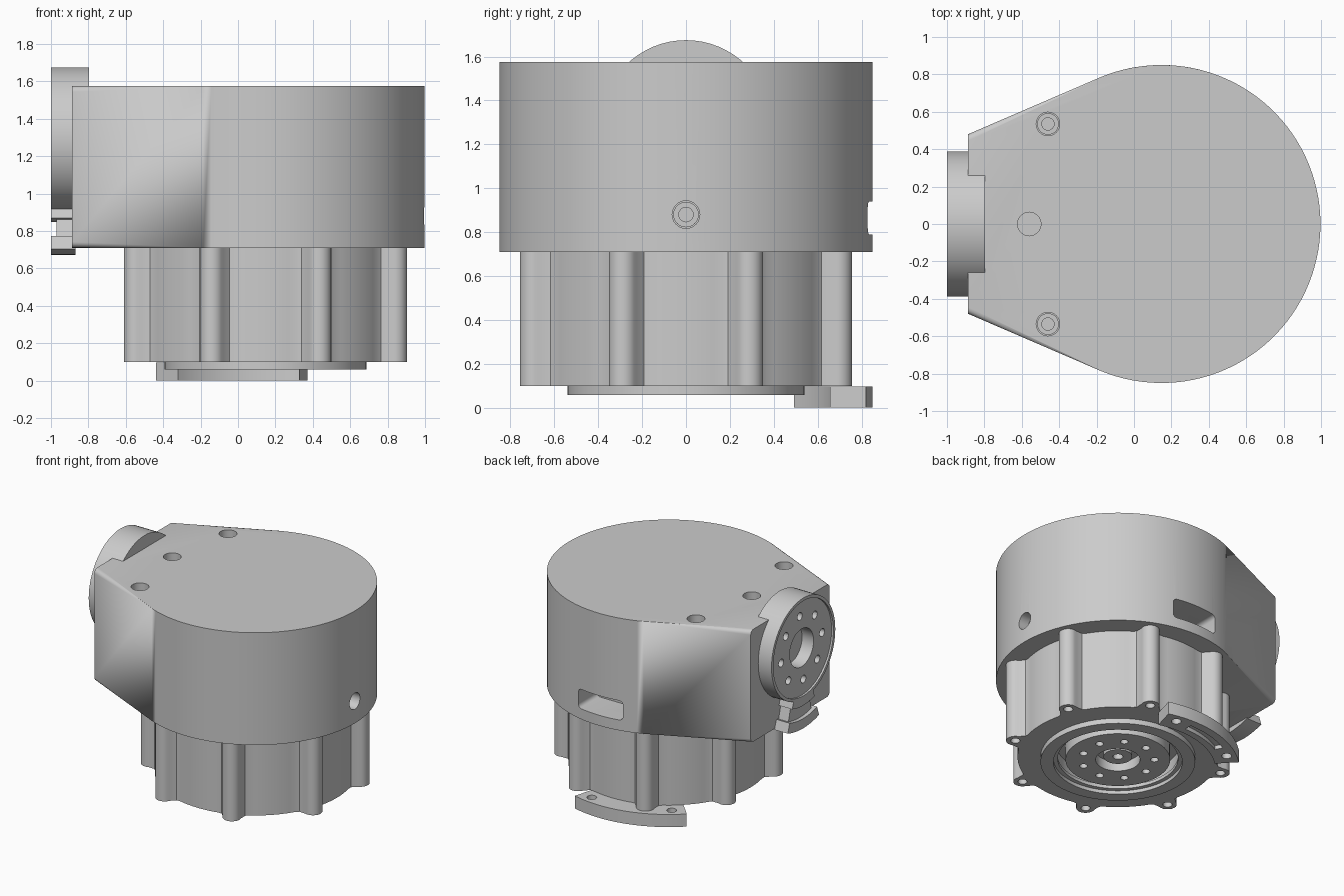
import bpy, bmesh, math
from math import radians, cos, sin
from mathutils import Matrix, Vector

if "Cube" in bpy.data.objects:
    bpy.data.objects.remove(bpy.data.objects["Cube"])

CX = 0.147                                   # main vertical axis
AXIS = Matrix.Translation((CX, 0, 0))
# output axis: local z points to -x, local x points up
SIDE = Matrix.Translation((0, 0, 1.287)) @ Matrix.Rotation(radians(-90), 4, 'Y')


def at(x, y, z=0):
    return Matrix.Translation((x, y, z))


def polar(r, deg):
    return (r * cos(radians(deg)), r * sin(radians(deg)))


def arc(r, a0, a1, n, c=(0, 0)):
    pts = [polar(r, a0 + (a1 - a0) * i / n) for i in range(n + 1)]
    return [(c[0] + x, c[1] + y) for x, y in pts]


def prism(bm, pts, z0, z1, m=Matrix()):
    lo = [bm.verts.new(m @ Vector((x, y, z0))) for x, y in pts]
    hi = [bm.verts.new(m @ Vector((x, y, z1))) for x, y in pts]
    bm.faces.new(lo[::-1])
    bm.faces.new(hi)
    n = len(pts)
    for i in range(n):
        j = (i + 1) % n
        bm.faces.new((lo[i], lo[j], hi[j], hi[i]))


def lathe(bm, profile, m=Matrix(), seg=64, closed=False):
    rings = []
    for r, z in profile:
        count = 1 if r == 0 else seg
        rings.append([bm.verts.new(m @ Vector((*polar(r, 360 * k / seg), z))) for k in range(count)])
    pairs = list(zip(rings, rings[1:])) + ([(rings[-1], rings[0])] if closed else [])
    for a, b in pairs:
        for k in range(seg):
            q = (k + 1) % seg
            face = []
            for v in (a[k % len(a)], a[q % len(a)], b[q % len(b)], b[k % len(b)]):
                if v not in face:
                    face.append(v)
            bm.faces.new(face)


def rod(bm, r, z0, z1, m=Matrix(), seg=24):
    lathe(bm, [(0, z0), (r, z0), (r, z1), (0, z1)], m, seg)


def make(name, bm):
    bmesh.ops.recalc_face_normals(bm, faces=bm.faces)
    me = bpy.data.meshes.new(name)
    bm.to_mesh(me)
    bm.free()
    ob = bpy.data.objects.new(name, me)
    bpy.context.collection.objects.link(ob)
    me.shade_smooth()
    me.set_sharp_from_angle(angle=radians(32))
    return ob


def cut(ob, bm):
    cutter = make("cutter", bm)
    cutter.hide_render = True
    mod = ob.modifiers.new("cut", 'BOOLEAN')
    mod.operation, mod.solver, mod.object = 'DIFFERENCE', 'EXACT', cutter
    bpy.context.view_layer.objects.active = ob
    bpy.ops.object.modifier_apply(modifier=mod.name)
    bpy.data.objects.remove(cutter)
    ob.data.shade_smooth()
    ob.data.set_sharp_from_angle(angle=radians(32))


# housing: teardrop with rounded rims, flat end left sharp
bm = bmesh.new()
outline = arc(0.85, -113.1, 113.1, 72, (CX, 0)) + [(-0.887, 0.48), (-0.887, -0.48)]
prism(bm, outline, 0.71, 1.575)
rim = [e for e in bm.edges
       if abs(e.verts[0].co.z - e.verts[1].co.z) < 1e-4
       and not all(v.co.x < -0.88 for v in e.verts)]
bmesh.ops.bevel(bm, geom=rim, offset=0.032, segments=4, profile=0.5, affect='EDGES')
housing = make("housing", bm)

# housing openings: screw wells, plain hole, side screw hole, cable slot
bm = bmesh.new()
well = [(0, -0.2), (0.033, -0.2), (0.033, -0.12), (0.063, -0.12), (0.063, 0.1), (0, 0.1)]
for s in (-1, 1):
    lathe(bm, well, at(-0.46, s * 0.535, 1.575), 24)
rod(bm, 0.063, 1.3, 1.7, at(-0.56, 0))
lathe(bm, well, at(CX + 0.85, 0, 0.88) @ Matrix.Rotation(radians(90), 4, 'Y'), 24)
w, h, r = 0.19, 0.075, 0.03
slot = []
for k, (sx, sy) in enumerate(((1, 1), (-1, 1), (-1, -1), (1, -1))):
    slot += arc(r, 90 * k, 90 * k + 90, 4, (sx * (w - r), sy * (h - r)))
prism(bm, slot, 0.6, 1.0, at(CX, 0, 0.865) @ Matrix.Rotation(radians(-90), 4, 'X'))
cut(housing, bm)

# screw heads in the wells
bm = bmesh.new()
socket = [(0.033, -0.12), (0.058, -0.12), (0.058, -0.08), (0.033, -0.08)]
for s in (-1, 1):
    lathe(bm, socket, at(-0.46, s * 0.535, 1.575), 24, True)
lathe(bm, socket, at(CX + 0.85, 0, 0.88) @ Matrix.Rotation(radians(90), 4, 'Y'), 24, True)
make("screw_heads", bm)

# lower motor body with eight screw lobes
bm = bmesh.new()
pts = []
for k in range(8):
    a = 22.5 + 45 * k
    pts.append(polar(0.708, a - 6.8))
    pts += arc(0.065, a - 90, a + 90, 10, polar(0.75, a))
    pts.append(polar(0.708, a + 6.8))
    pts += arc(0.70, a + 9, a + 36, 8)
prism(bm, pts, 0.098, 0.73, AXIS)
body = make("motor_body", bm)
bm = bmesh.new()
for k in range(8):
    x, y = polar(0.75, 22.5 + 45 * k)
    rod(bm, 0.033, 0.0, 0.2, at(CX + x, y), 16)
rod(bm, 0.43, 0.0, 0.2, AXIS, 64)
cut(body, bm)

# bottom bearing ring
bm = bmesh.new()
lathe(bm, [(0.42, 0.085), (0.45, 0.085), (0.45, 0.058), (0.54, 0.058), (0.54, 0.11), (0.42, 0.11)],
      AXIS, closed=True)
make("bearing_ring", bm)

# bottom hub with bolt circle and centre boss
bm = bmesh.new()
lathe(bm, [(0, 0.25), (0.365, 0.25), (0.365, 0.075), (0.155, 0.075), (0.155, 0.15), (0.1, 0.15),
           (0.1, 0.1), (0.035, 0.1), (0.035, 0.18), (0, 0.18)], AXIS)
hub = make("bottom_hub", bm)
bm = bmesh.new()
for k in range(9):
    x, y = polar(0.255, 20 + 40 * k)
    rod(bm, 0.028, 0.0, 0.15, at(CX + x, y), 16)
cut(hub, bm)

# curved bracket under the body
bm = bmesh.new()
prism(bm, arc(0.85, 74.6, 133.5, 24) + arc(0.68, 133.5, 74.6, 24), 0.0, 0.097, AXIS)
bracket = make("curved_bracket", bm)
bm = bmesh.new()
for a in (81.5, 126.5):
    x, y = polar(0.78, a)
    rod(bm, 0.035, -0.1, 0.2, at(CX + x, y), 20)
prism(bm, arc(0.79, 90, 118, 14) + arc(0.73, 118, 90, 14), -0.1, 0.03, AXIS)
cut(bracket, bm)

# output flange facing -x, with rim, bore and bolt circle
bm = bmesh.new()
lathe(bm, [(0, 0.797), (0.388, 0.797), (0.388, 1.0), (0.365, 1.0), (0.365, 0.985), (0.145, 0.985),
           (0.145, 0.86), (0, 0.86)], SIDE)
flange = make("output_flange", bm)
bm = bmesh.new()
for k in range(8):
    x, y = polar(0.25, 5 + 45 * k)
    rod(bm, 0.03, 0.9, 1.1, SIDE @ at(x, y), 16)
cut(flange, bm)

# stop tab below the flange: collar, recessed stem and curved foot
bm = bmesh.new()
for r0, r1, half, front in ((0.37, 0.44, 18, 1.0), (0.43, 0.55, 15, 0.97), (0.54, 0.615, 18, 1.0)):
    prism(bm, arc(r1, 180 - half, 180 + half, 10) + arc(r0, 180 + half, 180 - half, 10),
          0.87, front, SIDE)
make("stop_tab", bm)
